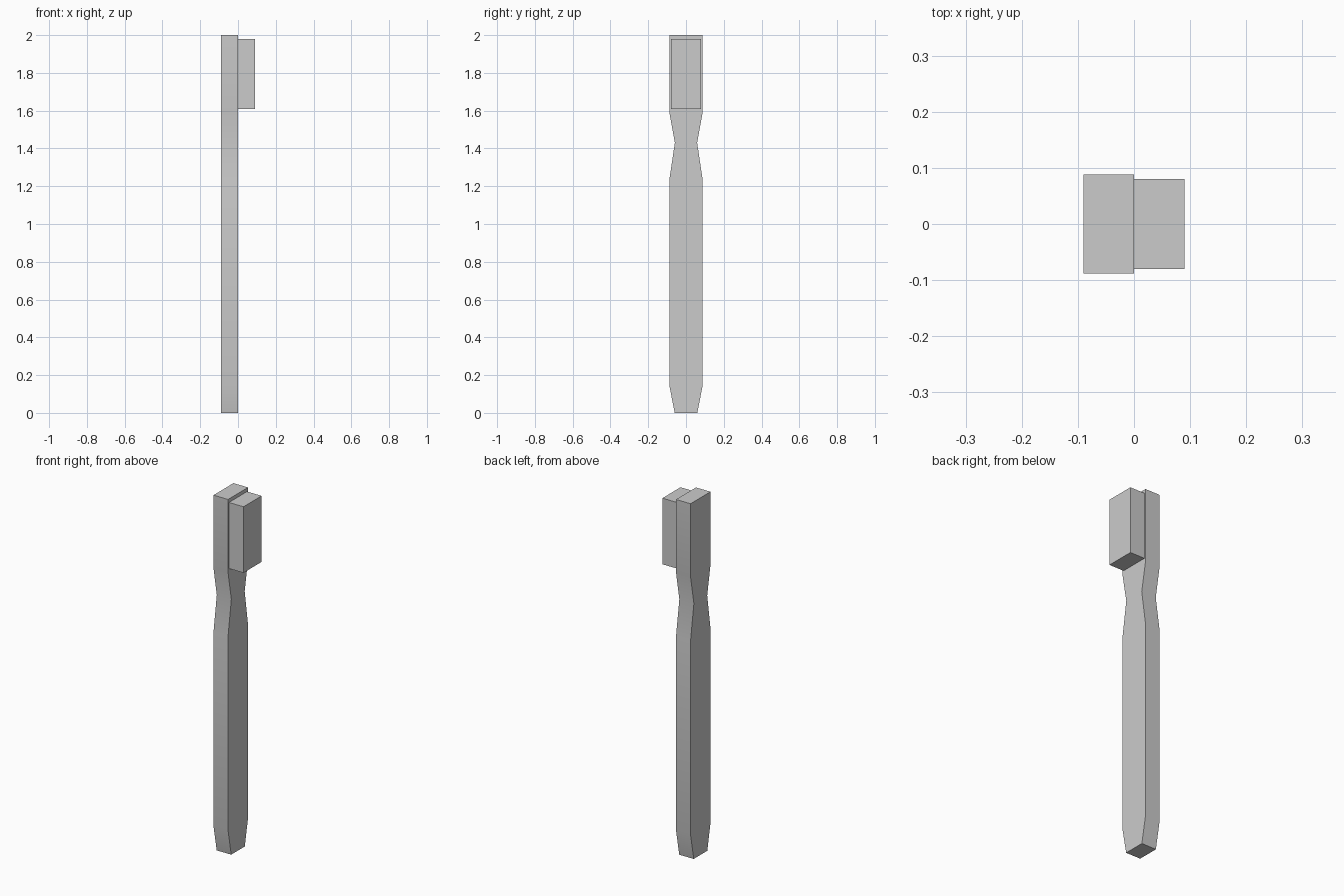
import bpy, bmesh

if "Cube" in bpy.data.objects:
    bpy.data.objects.remove(bpy.data.objects["Cube"])

def lofted_bar(name, x0, x1, sections):
    """Rectangular bar lofted upward through (z, half_width) sections."""
    bm = bmesh.new()
    rings = [[bm.verts.new(p) for p in ((x0, -w, z), (x1, -w, z), (x1, w, z), (x0, w, z))]
             for z, w in sections]
    for a, b in zip(rings, rings[1:]):
        for i in range(4):
            j = (i + 1) % 4
            bm.faces.new((a[i], a[j], b[j], b[i]))
    bm.faces.new(rings[0][::-1])
    bm.faces.new(rings[-1])
    bmesh.ops.recalc_face_normals(bm, faces=bm.faces)
    mesh = bpy.data.meshes.new(name)
    bm.to_mesh(mesh)
    bm.free()
    obj = bpy.data.objects.new(name, mesh)
    bpy.context.collection.objects.link(obj)
    bpy.ops.object.select_all(action='DESELECT')
    obj.select_set(True)
    bpy.context.view_layer.objects.active = obj
    bpy.ops.object.shade_smooth_by_angle(angle=0.52)
    return obj

# Handle: tapered foot, straight grip, narrow neck, wide head
lofted_bar("handle", -0.09, 0.0,
           [(0, 0.06), (0.145, 0.088), (1.235, 0.088), (1.43, 0.059), (1.59, 0.088), (2, 0.088)])

# Bristle block on the face of the head
lofted_bar("bristles", 0.0, 0.09, [(1.61, 0.08), (1.98, 0.08)])
